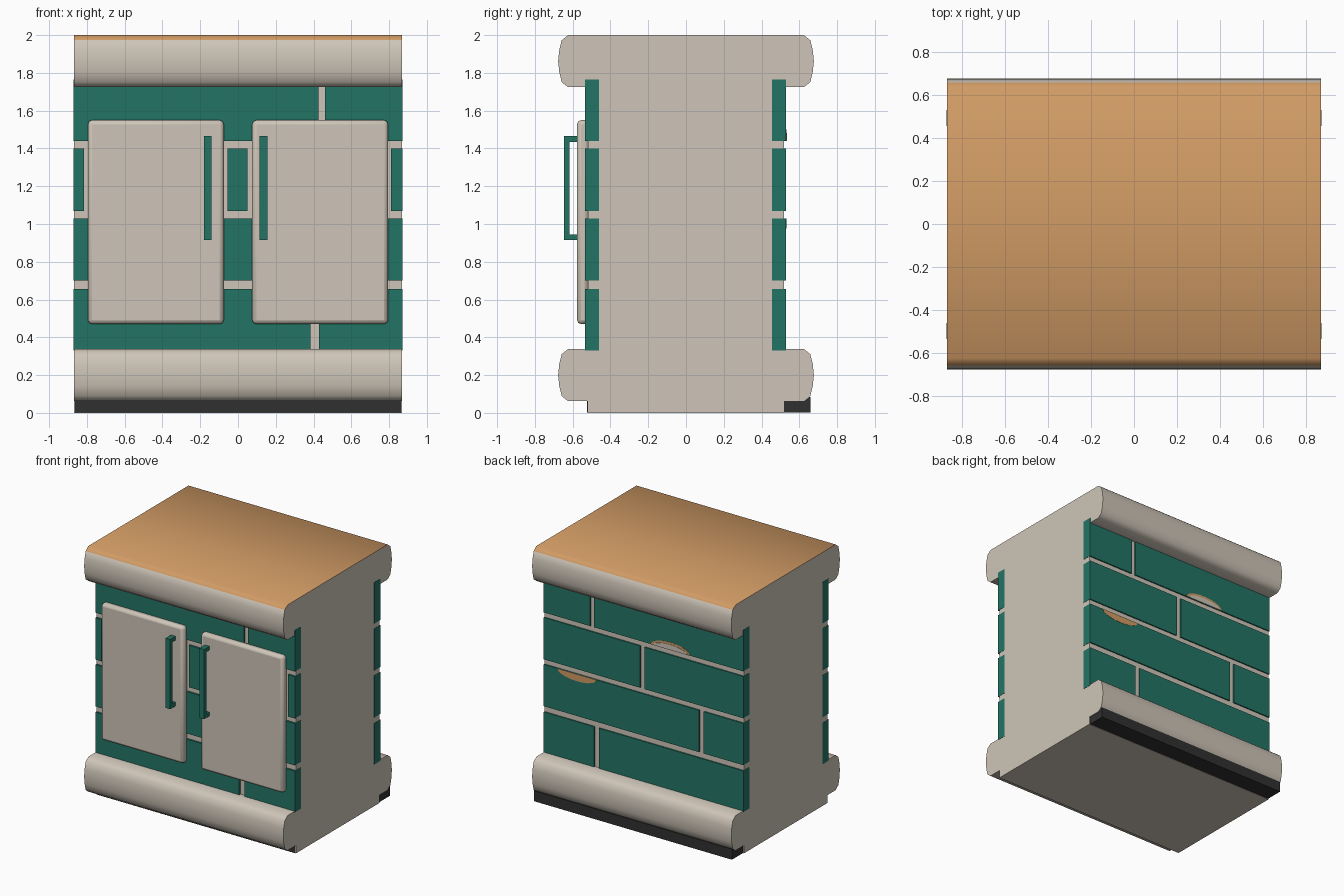
import bpy, bmesh, math

cube = bpy.data.objects.get("Cube")
if cube:
    bpy.data.objects.remove(cube, do_unlink=True)


def material(name, rgb):
    m = bpy.data.materials.new(name)
    m.use_nodes = True
    m.diffuse_color = (*rgb, 1)
    m.node_tree.nodes["Principled BSDF"].inputs["Base Color"].default_value = (*rgb, 1)
    return m


STONE = material("warm stone", (0.62, 0.56, 0.48))
TEAL = material("teal brick", (0.017, 0.175, 0.13))
WOOD = material("light wood", (0.64, 0.33, 0.13))
DARK = material("dark plinth", (0.03, 0.03, 0.03))


def finish(name, bm, *mats):
    bmesh.ops.recalc_face_normals(bm, faces=bm.faces)
    mesh = bpy.data.meshes.new(name)
    bm.to_mesh(mesh)
    bm.free()
    for m in mats:
        mesh.materials.append(m)
    obj = bpy.data.objects.new(name, mesh)
    bpy.context.collection.objects.link(obj)
    return obj


def add_box(bm, x0, x1, y0, y1, z0, z1):
    verts = bmesh.ops.create_cube(bm, size=1)["verts"]
    for v in verts:
        v.co.x = x1 if v.co.x > 0 else x0
        v.co.y = y1 if v.co.y > 0 else y0
        v.co.z = z1 if v.co.z > 0 else z0


def extrude_polygon(name, points, offset, *mats):
    bm = bmesh.new()
    face = bm.faces.new([bm.verts.new(p) for p in points])
    new = bmesh.ops.extrude_face_region(bm, geom=[face])["geom"]
    bmesh.ops.translate(bm, vec=offset, verts=[v for v in new if isinstance(v, bmesh.types.BMVert)])
    return finish(name, bm, *mats)


def smooth(obj, degrees):
    bpy.ops.object.select_all(action="DESELECT")
    obj.select_set(True)
    bpy.context.view_layer.objects.active = obj
    bpy.ops.object.shade_smooth_by_angle(angle=math.radians(degrees))


# Cabinet body: one side profile with two bulging mouldings
HALF = 0.869
bulge = [(0.624, 0), (0.658, 0.027), (0.671, 0.08), (0.677, 0.138),
         (0.671, 0.196), (0.658, 0.249), (0.624, 0.276)]
right = [(0.52, 0), (0.52, 0.062)] + [(y, z + 0.062) for y, z in bulge]
right += [(0.52, 0.338), (0.52, 1.724)] + [(y, z + 1.724) for y, z in bulge]
profile = right + [(-y, z) for y, z in reversed(right)]
body = extrude_polygon("cabinet_body", [(-HALF, y, z) for y, z in profile],
                       (2 * HALF, 0, 0), STONE, WOOD)
for p in body.data.polygons:
    if p.center.z > 1.97 and p.normal.z > 0.3:
        p.material_index = 1
smooth(body, 45)

# Dark plinth
bm = bmesh.new()
add_box(bm, -0.863, 0.863, -0.524, 0.66, 0.002, 0.085)
finish("plinth", bm, DARK)

# Brick courses: height range, then the joints on front and back
rows = [(0.33, 0.655), (0.70, 1.03), (1.07, 1.40), (1.44, 1.765)]
front_joints = [[(0.385, 0.43)], [(-0.5, -0.46)],
                [(-0.815, -0.055), (0.05, 0.81)], [(0.425, 0.46)]]
back_joints = [[(0.39, 0.43)], [(-0.525, -0.485)], [(-0.01, 0.03)], [(0.43, 0.465)]]
for name, joints, y0, y1 in (("front_bricks", front_joints, -0.535, -0.46),
                             ("back_bricks", back_joints, 0.455, 0.53)):
    bm = bmesh.new()
    for (z0, z1), gaps in zip(rows, joints):
        edges = [-0.871] + [x for gap in gaps for x in gap] + [0.871]
        for x0, x1 in zip(edges[::2], edges[1::2]):
            add_box(bm, x0, x1, y0, y1, z0, z1)
    finish(name, bm, TEAL)


# Chipped spots on the back bricks: thin half-oval plates
def chip(name, x, z, half_width, height, thickness, mat):
    arc = [math.pi * i / 10 for i in range(11)]
    points = [(x + half_width * math.cos(a), 0.528, z + height * math.sin(a)) for a in arc]
    extrude_polygon(name, points, (0, thickness, 0), mat)


chip("upper_chip_rim", -0.235, 1.44, 0.17, 0.06, 0.004, WOOD)
chip("upper_chip_core", -0.235, 1.44, 0.15, 0.042, 0.006, STONE)
chip("lower_chip", 0.58, 1.03, 0.17, -0.055, 0.004, WOOD)

# Doors and their handles
for side, sign, hx in (("right", -1, -0.16), ("left", 1, 0.135)):
    bm = bmesh.new()
    x0, x1 = sorted((sign * 0.075, sign * 0.795))
    add_box(bm, x0, x1, -0.577, -0.515, 0.47, 1.55)
    door = finish(side + "_door", bm, STONE)
    bevel = door.modifiers.new("soft edges", "BEVEL")
    bevel.width = 0.022
    bevel.segments = 2
    smooth(door, 30)

    bm = bmesh.new()
    add_box(bm, hx - 0.02, hx + 0.02, -0.645, -0.617, 0.915, 1.465)
    for z in (0.915, 1.435):
        add_box(bm, hx - 0.02, hx + 0.02, -0.62, -0.57, z, z + 0.03)
    finish(side + "_handle", bm, TEAL)
